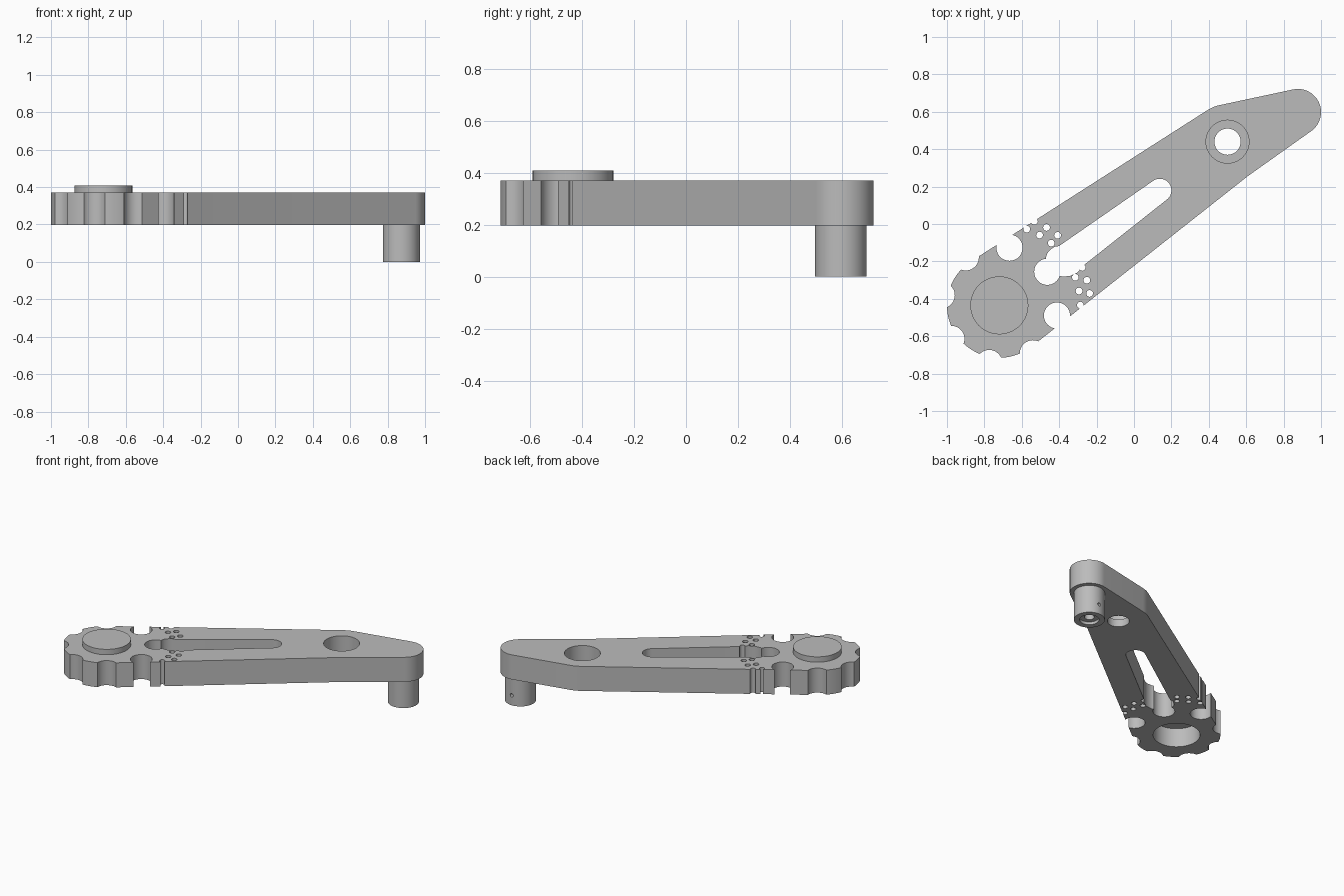
import bpy, bmesh, math
from math import cos, sin, radians

if "Cube" in bpy.data.objects:
    bpy.data.objects.remove(bpy.data.objects["Cube"])

HEAD, HUB, TIP = (-0.72, -0.435), (0.50, 0.44), (0.876, 0.598)
Z0, Z1 = 0.197, 0.37          # underside and top of the arm

grey = bpy.data.materials.new("plain_grey")
grey.diffuse_color = (0.5, 0.5, 0.5, 1)
grey.use_nodes = True
grey.node_tree.nodes["Principled BSDF"].inputs["Base Color"].default_value = grey.diffuse_color


def arc(c, r, a0, a1, n):
    return [(c[0] + r * cos(radians(a0 + (a1 - a0) * i / n)),
             c[1] + r * sin(radians(a0 + (a1 - a0) * i / n))) for i in range(n + 1)]


def prism(name, pts, z0, z1):
    """Extrude a counter-clockwise outline from z0 to z1."""
    bm = bmesh.new()
    face = bm.faces.new([bm.verts.new((x, y, z0)) for x, y in pts])
    out = bmesh.ops.extrude_face_region(bm, geom=[face])
    bmesh.ops.translate(bm, vec=(0, 0, z1 - z0),
                        verts=[g for g in out["geom"] if isinstance(g, bmesh.types.BMVert)])
    bmesh.ops.recalc_face_normals(bm, faces=bm.faces)
    me = bpy.data.meshes.new(name)
    bm.to_mesh(me)
    bm.free()
    me.materials.append(grey)
    ob = bpy.data.objects.new(name, me)
    bpy.context.collection.objects.link(ob)
    return ob


def cylinder(name, c, r, z0, z1, n=48):
    return prism(name, arc(c, r, 0, 360, n)[:-1], z0, z1)


def cut(target, cutter):
    cutter.hide_render = True
    bpy.context.view_layer.objects.active = target
    mod = target.modifiers.new("cut", 'BOOLEAN')
    mod.operation, mod.solver, mod.object = 'DIFFERENCE', 'EXACT', cutter
    bpy.ops.object.modifier_apply(modifier=mod.name)
    bpy.data.objects.remove(cutter, do_unlink=True)


def ring_point(r, a):
    return (HEAD[0] + r * cos(radians(a)), HEAD[1] + r * sin(radians(a)))


# Arm: round head, straight flanks, tapered rounded tip
outline = (arc(HEAD, 0.28, 122.8, 308.2, 48) + [(0.61, 0.257)]
           + arc(TIP, 0.124, -53.8, 102, 32) + arc(HUB, 0.20, 102, 122.8, 8))
arm = prism("arm", outline, Z0, Z1)

# Long tapered slot, opening into one of the head holes
slot = (arc((0.138, 0.18), 0.062, -52, 124, 24)
        + [(-0.401, -0.118), (-0.425, -0.122), (-0.446, -0.136), (-0.463, -0.156),
           (-0.471, -0.180), (-0.465, -0.22), (-0.417, -0.267), (-0.385, -0.281),
           (-0.342, -0.278), (-0.305, -0.261), (-0.267, -0.219)])
cut(arm, prism("slot_cutter", slot, 0.1, 0.5))

# Eight holes round the head; the outer ones become scallops
for k in range(8):
    cut(arm, cylinder("scallop_cutter", ring_point(0.313, 35 + 45 * k), 0.07, 0.1, 0.5, 40))

# Two rings of small drilled holes either side of the slot
for k in (0, 1, 2, 5, 6, 7):
    cut(arm, cylinder("drill_cutter", ring_point(0.433, 10 * k + 0.2), 0.018, 0.1, 0.5, 20))
    cut(arm, cylinder("drill_cutter", ring_point(0.487, 7.5 + 8.55 * k), 0.018, 0.1, 0.5, 20))

# Counterbored hub hole, and blind bore under the head
cut(arm, cylinder("hub_cutter", HUB, 0.07, 0.1, 0.5))
cut(arm, cylinder("counterbore_cutter", HUB, 0.115, 0.25, 0.5))
cut(arm, cylinder("head_bore_cutter", HEAD, 0.15, 0.1, 0.33))

# Raised disc on the head
cap = cylinder("head_disc", HEAD, 0.155, 0.35, 0.408, 64)

# Hollow pin below the tip, with a cross hole facing the back
PIN = (0.873, 0.596)
pin = cylinder("tip_pin", PIN, 0.099, 0.0, Z0 + 0.01, 64)
cut(pin, cylinder("pin_recess_cutter", PIN, 0.062, -0.1, 0.02))
cut(pin, cylinder("pin_bore_cutter", PIN, 0.032, -0.1, 0.15, 32))
cross = cylinder("cross_hole_cutter", (0, 0), 0.012, 0.0, 0.12, 20)
cross.rotation_euler = (radians(-90), 0, 0)
cross.location = (PIN[0], PIN[1], 0.07)
bpy.context.view_layer.update()
cut(pin, cross)

# Smooth round walls, keep edges crisp
for ob in (arm, cap, pin):
    bpy.ops.object.select_all(action='DESELECT')
    ob.select_set(True)
    bpy.context.view_layer.objects.active = ob
    bpy.ops.object.shade_smooth_by_angle(angle=radians(30))
